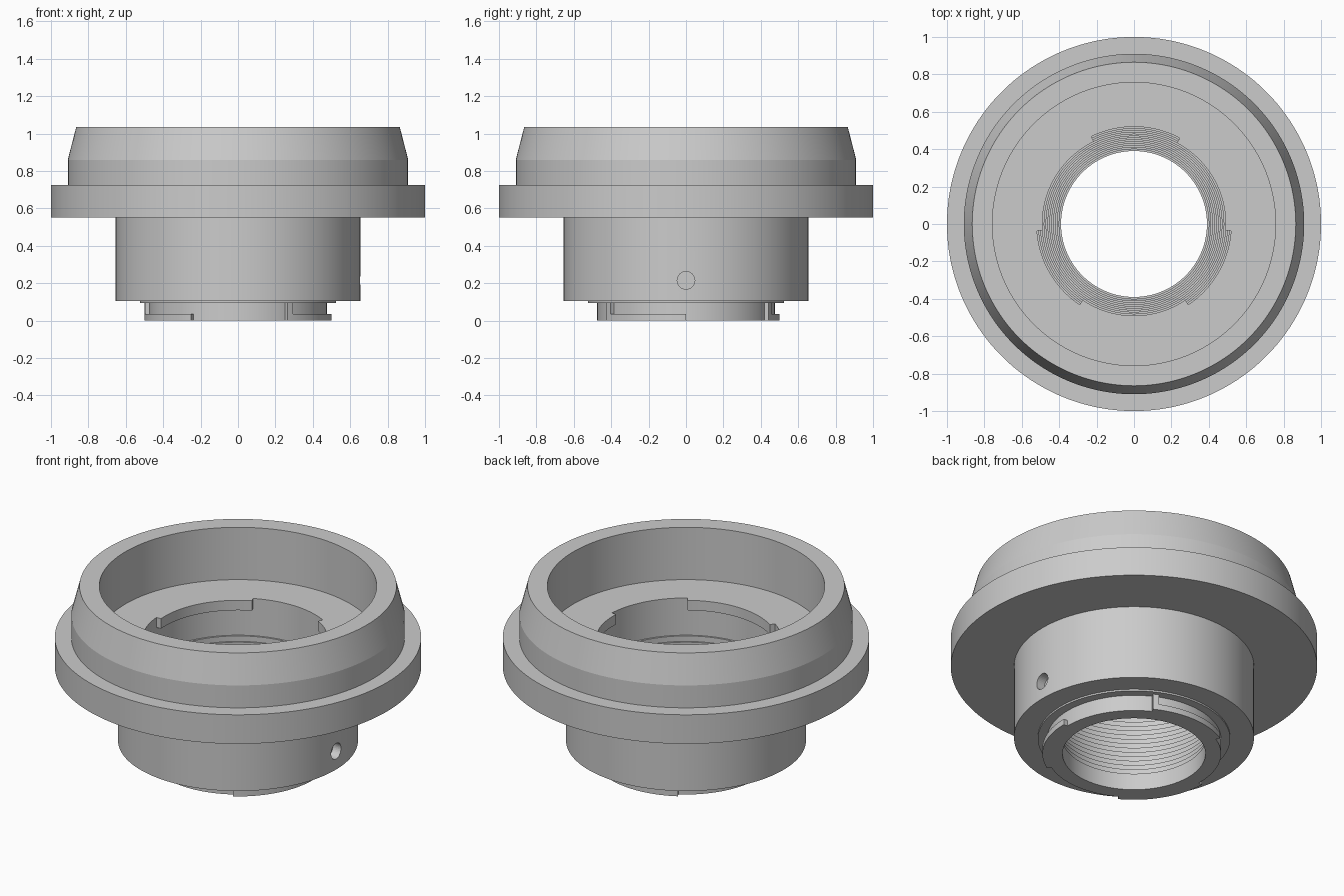
import bpy, bmesh
from math import radians, sin, cos

cube = bpy.data.objects.get("Cube")
if cube:
    bpy.data.objects.remove(cube)

# One grey metal for the whole part
grey = bpy.data.materials.new("grey_metal")
grey.use_nodes = True
color = (0.6, 0.6, 0.6, 1)
grey.diffuse_color = color
grey.node_tree.nodes["Principled BSDF"].inputs["Base Color"].default_value = color

STEP = 2                                        # degrees per segment
NOTCHES = [(62, 116), (184, 236), (304, 356)]   # gaps in the inner lip
LUGS = [(62, 120), (182, 240), (302, 360)]      # bayonet tabs at the bottom
STOP = 4                                        # width of the stop on each tab
BAFFLES = 13


def inside(angle, spans):
    return any(a < angle < b for a, b in spans)


def profile(angle):
    """Closed (radius, height) section of the adapter at one angle."""
    lip = 0.52 if inside(angle, NOTCHES) else 0.49
    tab = 0.50 if inside(angle, LUGS) else 0.475
    wall = 0.50 if inside(angle, [(a, a + STOP) for a, b in LUGS]) else 0.475
    # Outer hood, flange and barrel
    pts = [(0.757, 1.035), (0.865, 1.035), (0.91, 0.86), (0.91, 0.725),
           (1.0, 0.725), (1.0, 0.55), (0.655, 0.55), (0.655, 0.105)]
    # Bayonet mount underneath
    pts += [(0.525, 0.105), (0.525, 0.095), (0.50, 0.095), (wall, 0.095),
            (wall, 0.035), (tab, 0.035), (tab, 0), (0.475, 0), (0.39, 0)]
    # Stepped light baffles widening upward
    for i in range(BAFFLES):
        z = 0.10 + 0.033 * i
        pts += [(0.39 + 0.01 * i, z), (0.40 + 0.01 * i, z)]
    # Inner lip and seat
    pts += [(0.52, 0.66), (lip, 0.66), (lip, 0.72), (0.52, 0.72), (0.757, 0.72)]
    return pts


def build_body():
    bm = bmesh.new()
    columns = []
    for a in range(0, 360, STEP):
        section = profile(a + STEP / 2)
        for t in (radians(a), radians((a + STEP) % 360)):
            columns.append([bm.verts.new((r * cos(t), r * sin(t), z)) for r, z in section])
    for i, left in enumerate(columns):
        right = columns[(i + 1) % len(columns)]
        for j in range(len(left)):
            k = (j + 1) % len(left)
            bm.faces.new((left[j], right[j], right[k], left[k]))
    # Merging leaves only the real step walls between unlike sections
    bmesh.ops.remove_doubles(bm, verts=bm.verts, dist=0.0005)
    bmesh.ops.recalc_face_normals(bm, faces=bm.faces)
    mesh = bpy.data.meshes.new("adapter_body")
    bm.to_mesh(mesh)
    bm.free()
    obj = bpy.data.objects.new("adapter_body", mesh)
    bpy.context.collection.objects.link(obj)
    mesh.materials.append(grey)
    return obj


body = build_body()

# Blind screw hole in the side of the barrel
bpy.ops.mesh.primitive_cylinder_add(vertices=32, radius=0.047, depth=0.2,
                                    location=(0.70, 0, 0.215),
                                    rotation=(0, radians(90), 0))
cutter = bpy.context.object
cutter.name = "screw_hole_cutter"
cutter.hide_render = True
cutter.data.materials.append(grey)
cut = body.modifiers.new("screw_hole", 'BOOLEAN')
cut.operation = 'DIFFERENCE'
cut.solver = 'EXACT'
cut.object = cutter

bpy.ops.object.select_all(action='DESELECT')
body.select_set(True)
bpy.context.view_layer.objects.active = body
bpy.ops.object.modifier_apply(modifier=cut.name)
bpy.data.objects.remove(cutter)
bpy.ops.object.shade_smooth_by_angle(angle=radians(10))
